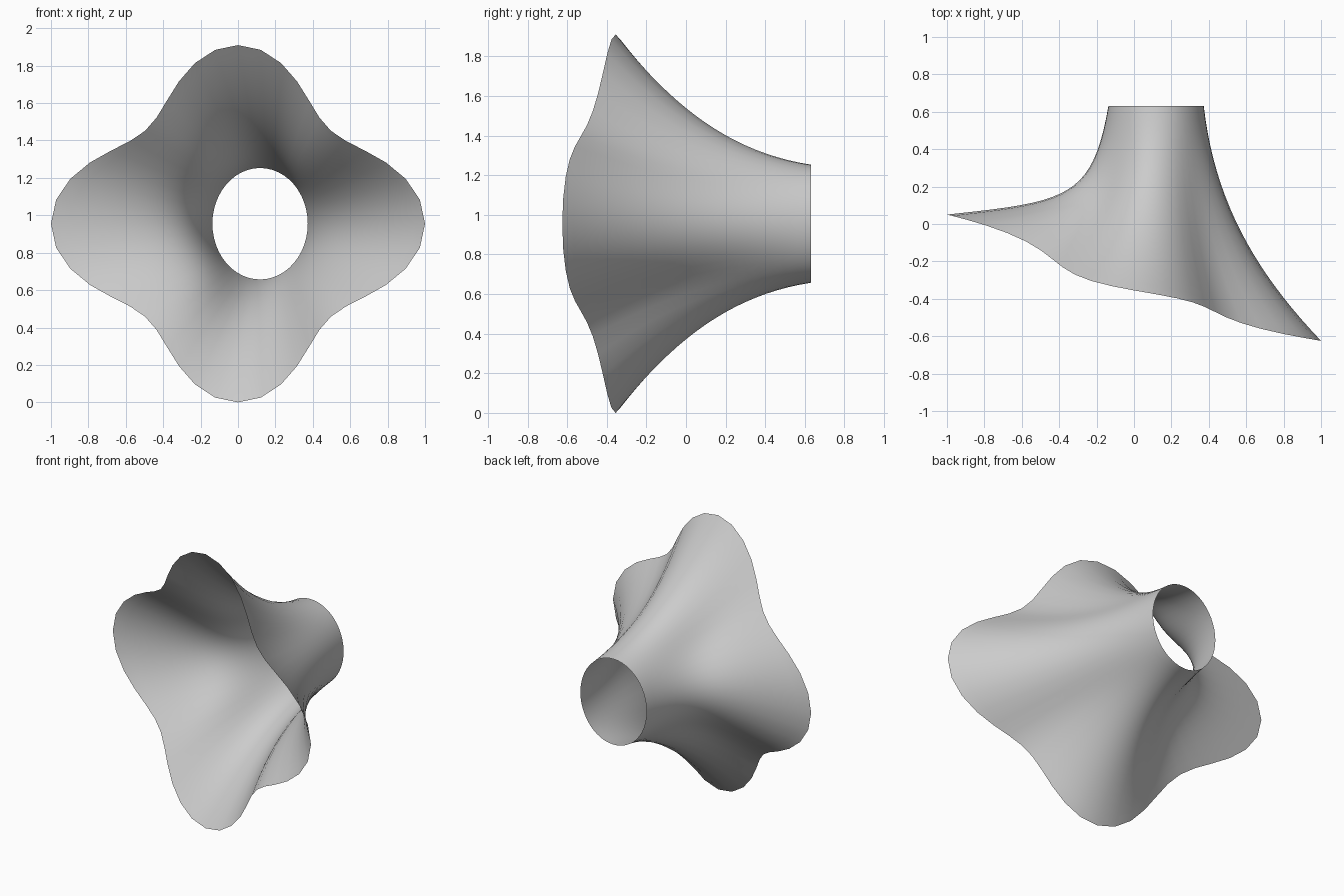
import bpy, bmesh
from math import cos, sin, pi

if "Cube" in bpy.data.objects:
    bpy.data.objects.remove(bpy.data.objects["Cube"])

SEG, ROWS = 48, 20
CZ = 0.955


def rim(a):
    # four-lobed wavy outer edge, tilted back on the left
    r = 0.84 + 0.0225 * cos(2 * a) + 0.1375 * cos(4 * a)
    y = -0.321 - 0.2955 * cos(a) + 0.034 * cos(2 * a) - 0.042 * cos(3 * a)
    return r * cos(a), y, CZ + r * sin(a)


def mouth(a):
    # small oval opening at the back
    return 0.118 + 0.255 * cos(a), 0.63, CZ + 0.298 * sin(a)


def bezier(p1, p2, t):
    return 3 * (1 - t) ** 2 * t * p1 + 3 * (1 - t) * t * t * p2 + t ** 3


def lerp(a, b, t):
    return a + (b - a) * t


# flared funnel: loft from the rim to the mouth with a curved profile
bm = bmesh.new()
rings = []
for j in range(ROWS + 1):
    t = j / ROWS
    ring = []
    for i in range(SEG):
        a = 2 * pi * i / SEG
        w = max(0, -cos(a)) ** 2          # left side bends more sharply
        f = bezier(lerp(0.573, 0.75, w), lerp(0.907, 0.90, w), t)
        g = bezier(lerp(0.30, 0.12, w), lerp(0.60, 0.15, w), t)
        p, q = rim(a), mouth(a)
        ring.append(bm.verts.new((lerp(p[0], q[0], f),
                                  lerp(p[1], q[1], g),
                                  lerp(p[2], q[2], f))))
    rings.append(ring)
for r0, r1 in zip(rings, rings[1:]):
    for i in range(SEG):
        k = (i + 1) % SEG
        bm.faces.new((r0[i], r0[k], r1[k], r1[i])).smooth = True

mesh = bpy.data.meshes.new("flared_funnel")
bm.to_mesh(mesh)
bm.free()
obj = bpy.data.objects.new("flared_funnel", mesh)
bpy.context.collection.objects.link(obj)
